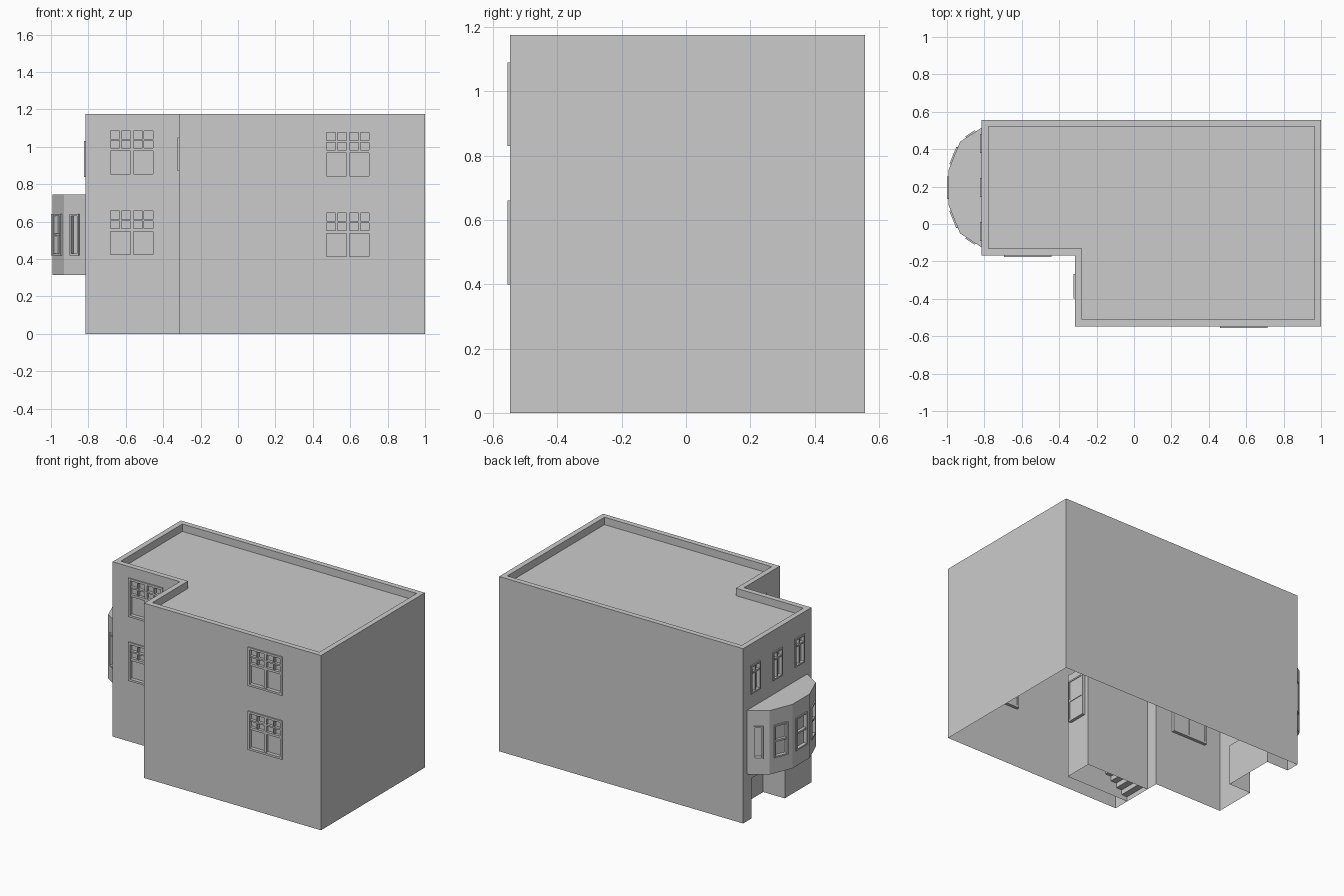
import bpy, bmesh
from mathutils import Vector

if "Cube" in bpy.data.objects:
    bpy.data.objects.remove(bpy.data.objects["Cube"])


def finish(name, bm, recalc=False):
    bmesh.ops.remove_doubles(bm, verts=bm.verts, dist=0.0002)
    if recalc:
        bmesh.ops.recalc_face_normals(bm, faces=bm.faces)
    me = bpy.data.meshes.new(name)
    bm.to_mesh(me)
    bm.free()
    ob = bpy.data.objects.new(name, me)
    bpy.context.collection.objects.link(ob)
    return ob


def face(bm, pts):
    return bm.faces.new([bm.verts.new(p) for p in pts])


def mapper(p0, p1):
    """Wall coordinates (along, height, outward) to world space."""
    a = Vector((p0[0], p0[1], 0))
    d = (Vector((p1[0], p1[1], 0)) - a).normalized()
    n = Vector((d.y, -d.x, 0))
    return lambda s, z, o=0.0: a + d * s + n * o + Vector((0, 0, z))


def wall(bm, p0, p1, z0, z1, holes=()):
    """Flat wall panel with rectangular openings left out."""
    f = mapper(p0, p1)
    length = (Vector(p1) - Vector(p0)).length
    ss = sorted({0, length, *[v for h in holes for v in h[:2]]})
    zs = sorted({z0, z1, *[v for h in holes for v in h[2:4]]})
    for a, b in zip(ss, ss[1:]):
        for c, d in zip(zs, zs[1:]):
            m, k = (a + b) / 2, (c + d) / 2
            if not any(h[0] < m < h[1] and h[2] < k < h[3] for h in holes):
                face(bm, [f(a, c), f(b, c), f(b, d), f(a, d)])


def window(name, p0, p1, hole, kind):
    """Frame, glazing bars and a recessed pane filling one opening."""
    f = mapper(p0, p1)
    s0, s1, z0, z1 = hole
    w, h = s1 - s0, z1 - z0
    bm = bmesh.new()

    def bar(a, b, c, d, lo, hi):
        vs = [bm.verts.new(f(s, z, o)) for o in (lo, hi)
              for s, z in ((a, c), (b, c), (b, d), (a, d))]
        for q in ((3, 2, 1, 0), (4, 5, 6, 7), (0, 1, 5, 4),
                  (1, 2, 6, 5), (2, 3, 7, 6), (3, 0, 4, 7)):
            bm.faces.new([vs[i] for i in q])

    t = 0.014 if kind == "grid" else 0.01
    # outer frame
    for a, b, c, d in ((s0, s1, z0, z0 + t), (s0, s1, z1 - t, z1),
                       (s0, s0 + t, z0 + t, z1 - t), (s1 - t, s1, z0 + t, z1 - t)):
        bar(a, b, c, d, -0.02, 0.008)

    def vert(u, v0, v1, r=0.005):
        s = s0 + u * w
        bar(s - r, s + r, z0 + v0 * h, z0 + v1 * h, -0.02, 0.002)

    def horiz(v, r=0.005):
        z = z0 + v * h
        bar(s0 + t, s1 - t, z - r, z + r, -0.02, 0.003)

    # glazing bars
    if kind == "grid":
        vert(0.5, 0.04, 0.96, 0.008)
        horiz(0.56, 0.008)
        horiz(0.76)
        vert(0.26, 0.56, 0.96)
        vert(0.74, 0.56, 0.96)
    elif kind == "casement":
        vert(0.5, 0.04, 0.96)
        horiz(0.72)
    elif kind == "sash":
        horiz(0.5, 0.006)
    # glass
    face(bm, [f(s0, z0, -0.016), f(s1, z0, -0.016), f(s1, z1, -0.016), f(s0, z1, -0.016)])
    finish(name, bm)


H, ROOF = 1.175, 1.125
XL, XN, XR = -0.815, -0.315, 1.0
YF, YN, YB = -0.547, -0.168, 0.557
plan = [(XL, YN), (XN, YN), (XN, YF), (XR, YF), (XR, YB), (XL, YB)]
T = 0.036
inner = [(XL + T, YN + T), (XN + T, YN + T), (XN + T, YF + T),
         (XR - T, YF + T), (XR - T, YB - T), (XL + T, YB - T)]

# windows per wall (along wall, height)
wing = [(0.12, 0.375, z, z + 0.26) for z in (0.41, 0.84)]
front = [(0.775, 1.03, z, z + 0.26) for z in (0.40, 0.83)]
side = [(0.10, 0.23, 0.87, 1.05)]
left = [(YB - y - 0.05, YB - y + 0.05, 0.84, 1.03) for y in (0.43, 0.195, -0.04)]
glazed = {0: (wing, "grid"), 1: (side, "casement"), 2: (front, "grid"), 5: (left, "casement")}

# entrance passage and garage recess extents
EY0, EY1, EX, EZ = -0.44, -0.25, 0.15, 0.70
GY0, GY1, GX, GZ = 0.115, 0.467, -0.655, 0.27
doors = {1: [(YN - EY1, YN - EY0, 0, EZ)], 5: [(YB - GY1, YB - GY0, 0, GZ)]}

# outer walls, open underneath
bm = bmesh.new()
for i in range(6):
    p, q = plan[i], plan[(i + 1) % 6]
    wins, kind = glazed.get(i, ([], ""))
    wall(bm, p, q, 0, H, wins + doors.get(i, []))
    for k, hole in enumerate(wins):
        window(f"window_{i}_{k}", p, q, hole, kind)
finish("walls", bm)

# roof deck and parapet
bm = bmesh.new()
face(bm, [(x, y, ROOF) for x, y in inner])
for i in range(6):
    j = (i + 1) % 6
    a, b, c, d = plan[i], plan[j], inner[j], inner[i]
    face(bm, [(*a, H), (*b, H), (*c, H), (*d, H)])
    face(bm, [(*d, H), (*c, H), (*c, ROOF), (*d, ROOF)])
finish("roof_parapet", bm)


def passage(name, x0, x1, y0, y1, top, holes=()):
    """Recess behind a wall opening: two sides, ceiling and end wall."""
    bm = bmesh.new()
    wall(bm, (x1, y0), (x0, y0), 0, top)
    wall(bm, (x0, y1), (x1, y1), 0, top)
    wall(bm, (x1, y1), (x1, y0), 0, top, holes)
    face(bm, [(x0, y0, top), (x0, y1, top), (x1, y1, top), (x1, y0, top)])
    finish(name, bm)


# recessed garage
passage("garage_recess", XL, GX, GY0, GY1, GZ)

# entrance passage with door at the top of the stairs
door = (0.03, 0.16, 0.36, 0.64)
passage("entrance_passage", XN, EX, EY0, EY1, EZ, [door])
window("entrance_door", (EX, EY1), (EX, EY0), door, "sash")

# staircase
bm = bmesh.new()
n, rise = 11, 0.35 / 11
run = (EX - XN) / n
for i in range(n):
    x, z = XN + i * run, i * rise
    face(bm, [(x, EY0, z), (x, EY0, z + rise), (x, EY1, z + rise), (x, EY1, z)])
    face(bm, [(x, EY0, z + rise), (x + run, EY0, z + rise),
              (x + run, EY1, z + rise), (x, EY1, z + rise)])
finish("entrance_stairs", bm)

# faceted bay with one window per facet
B0, B1 = 0.315, 0.745
half = [(XL, 0.32), (-0.93, 0.245), (-0.992, 0.093)]
bay = [(x, 0.195 + y) for x, y in half] + [(x, 0.195 - y) for x, y in reversed(half)]
bm = bmesh.new()
for i, w in enumerate((0.06, 0.10, 0.12, 0.10, 0.06)):
    p, q = bay[i], bay[i + 1]
    m = (Vector(q) - Vector(p)).length / 2
    hole = (m - w / 2, m + w / 2, 0.42, 0.64)
    wall(bm, p, q, B0, B1, [hole])
    window(f"bay_window_{i}", p, q, hole, "plain" if i in (0, 4) else "sash")
face(bm, [(x, y, B1) for x, y in bay])
face(bm, [(x, y, B0) for x, y in reversed(bay)])
finish("bay", bm)
